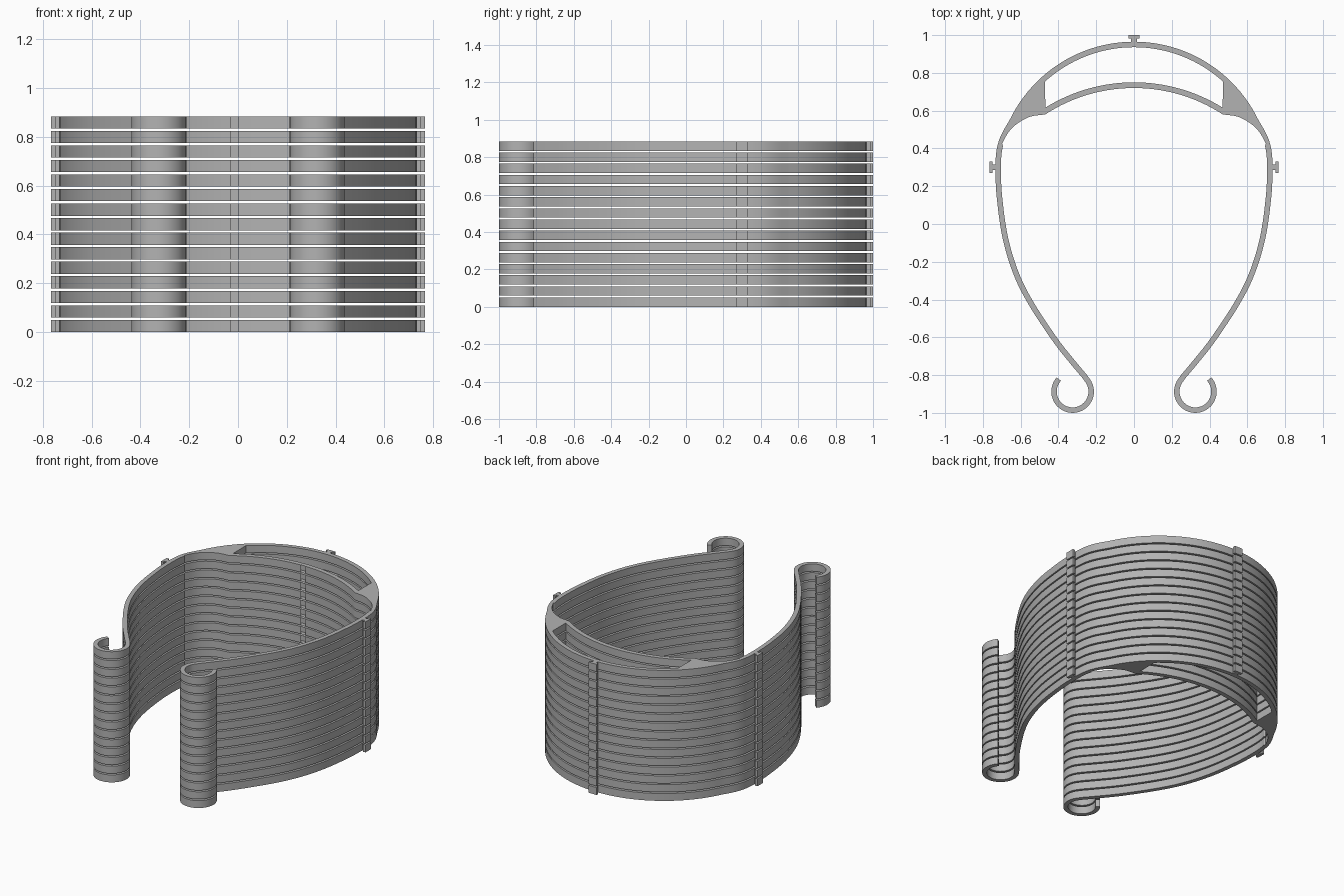
import bpy, bmesh, math
from mathutils import Vector

LAYERS, PITCH, THICK = 15, 0.0596, 0.05
STRIP = 0.029

cube = bpy.data.objects.get("Cube")
if cube:
    bpy.data.objects.remove(cube)

grey = bpy.data.materials.new("plastic grey")
grey.use_nodes = True
GREY = (0.45, 0.45, 0.45, 1)
grey.diffuse_color = GREY
grey.node_tree.nodes["Principled BSDF"].inputs["Base Color"].default_value = GREY


def arc(cx, cy, r, a0, a1, n):
    """Points on a circle, angles in degrees."""
    angles = [math.radians(a0 + (a1 - a0) * i / n) for i in range(n + 1)]
    return [Vector((cx + r * math.cos(a), cy + r * math.sin(a))) for a in angles]


def smooth(pts, sub):
    """Catmull-Rom curve through the points."""
    pts = [Vector(p) for p in pts]
    ext = [2 * pts[0] - pts[1]] + pts + [2 * pts[-1] - pts[-2]]
    out = []
    for a, b, c, d in zip(ext, ext[1:], ext[2:], ext[3:]):
        for i in range(sub):
            t = i / sub
            out.append(0.5 * (2 * b + (c - a) * t + (2 * a - 5 * b + 4 * c - d) * t * t
                              + (3 * b - a - 3 * c + d) * t ** 3))
    return out + [pts[-1]]


def offset(path, dist):
    """Shift a path to its left by dist."""
    out = []
    for i, p in enumerate(path):
        d = (path[min(i + 1, len(path) - 1)] - path[max(i - 1, 0)]).normalized()
        out.append(p + dist * Vector((-d.y, d.x)))
    return out


def mirrored(half):
    """Close a half outline that starts and ends on x = 0."""
    return half + [Vector((-p.x, p.y)) for p in reversed(half[1:-1])]


def stacked_plate(name, loops):
    """Fill outlines (later ones are holes), thicken, and repeat upwards."""
    bm = bmesh.new()
    edges = []
    for loop in loops:
        vs = [bm.verts.new((p[0], p[1], 0)) for p in loop]
        edges += [bm.edges.new((a, b)) for a, b in zip(vs, vs[1:] + vs[:1])]
    bmesh.ops.triangle_fill(bm, edges=edges, use_beauty=True)
    top = bmesh.ops.extrude_face_region(bm, geom=bm.faces[:])["geom"]
    bmesh.ops.translate(bm, vec=(0, 0, THICK),
                        verts=[g for g in top if isinstance(g, bmesh.types.BMVert)])
    bmesh.ops.recalc_face_normals(bm, faces=bm.faces[:])
    mesh = bpy.data.meshes.new(name)
    bm.to_mesh(mesh)
    bm.free()
    mesh.materials.append(grey)
    ob = bpy.data.objects.new(name, mesh)
    bpy.context.collection.objects.link(ob)
    bpy.ops.object.select_all(action='DESELECT')
    ob.select_set(True)
    bpy.context.view_layer.objects.active = ob
    bpy.ops.object.shade_smooth_by_angle(angle=math.radians(30))
    mod = ob.modifiers.new("stack", 'ARRAY')
    mod.count = LAYERS
    mod.use_relative_offset = False
    mod.use_constant_offset = True
    mod.constant_offset_displace = (0, 0, PITCH)
    return ob


# Centre line of one half: back arc, side arm, curled hook
back = arc(0, 0.235, 0.7155, 90, 26, 24)
arm = smooth([back[-1], (0.69, 0.465), (0.713, 0.39), (0.719, 0.29), (0.712, 0.14),
              (0.682, -0.07), (0.625, -0.26), (0.545, -0.42), (0.42, -0.61),
              (0.33, -0.725), (0.25, -0.82)], 6)
hook = arc(0.325, -0.887, 0.0985, 140, 402, 28)
path = back + arm[1:-1] + hook

# Brow band and the solid corner that joins it to the arm
outer = offset(path, STRIP / 2)
inner = offset(path, -STRIP / 2)
corner = smooth([(0.698, 0.425), (0.665, 0.485), (0.62, 0.53), (0.55, 0.568), (0.47, 0.58)], 5)
brow_low = arc(0, -0.139, 0.859, 57, 90, 16)
brow_top = arc(0, -0.139, 0.889, 58.1, 90, 16)
arm_inside = [p for p in inner if p.y < 0.42]
frame_half = outer + arm_inside[::-1] + corner + brow_low[1:]

# Crescent opening between back arc and brow band
hole_half = [p for p in inner[:len(back)] if p.x < 0.465]
x, y0 = 0.47, 0.235
hole_half.append(Vector((x, y0 + math.sqrt((0.7155 - STRIP / 2) ** 2 - x * x))))
hole_half += brow_top
stacked_plate("frame_stack", [mirrored(frame_half), mirrored(hole_half)])

# T-shaped pegs on the back and both sides
peg = [(-0.015, -0.008), (0.015, -0.008), (0.015, 0.02), (0.03, 0.02),
       (0.03, 0.037), (-0.03, 0.037), (-0.03, 0.02), (-0.015, 0.02)]
for name, at, turn in (("back_peg", (0, 0.963), 0),
                       ("left_peg", (0.729, 0.3), -90),
                       ("right_peg", (-0.729, 0.3), 90)):
    ob = stacked_plate(name, [peg])
    ob.location = (*at, 0)
    ob.rotation_euler.z = math.radians(turn)
